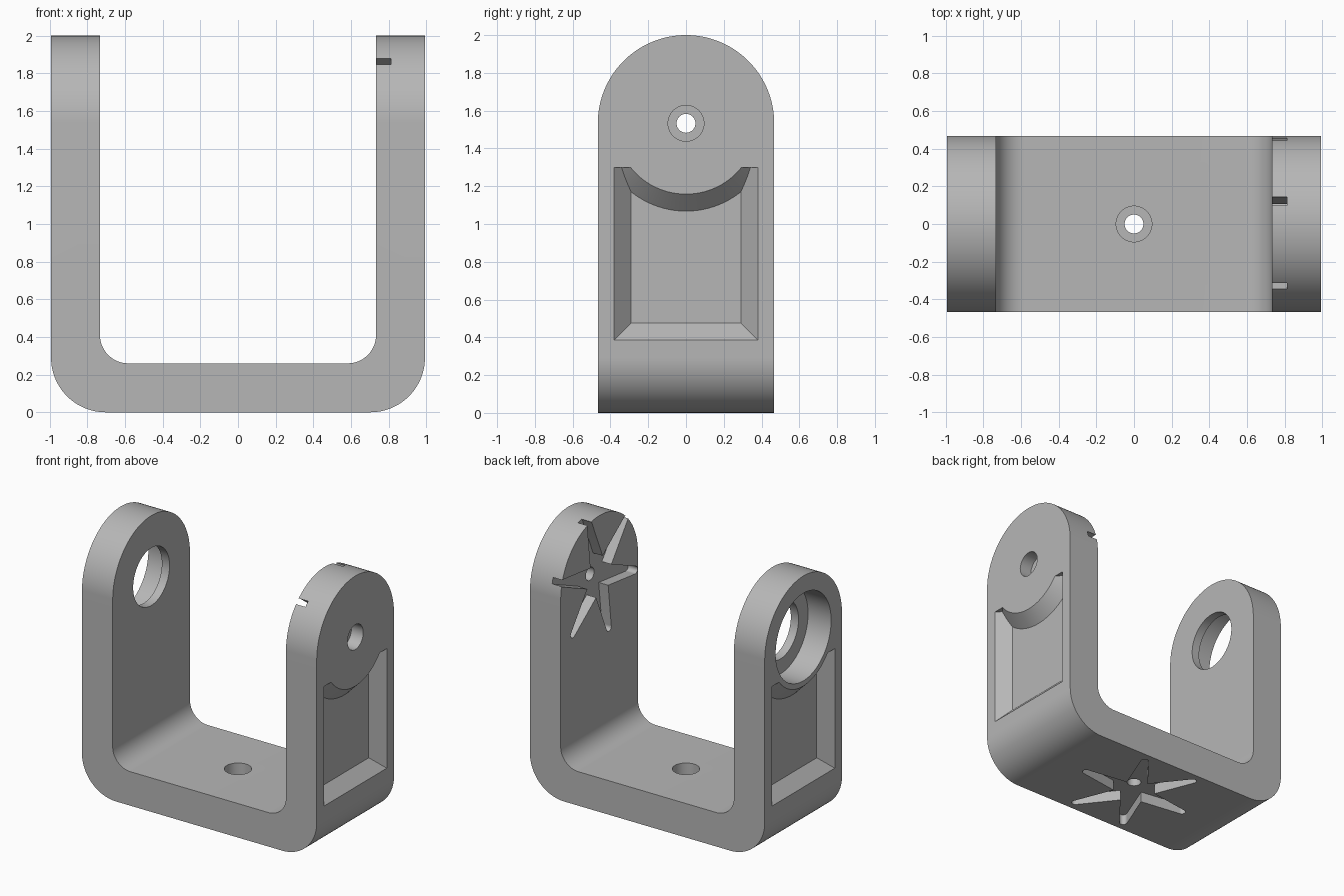
import bpy, bmesh
from math import sin, cos, pi, radians
from mathutils import Vector

HALF_X, HALF_Y, WALL = 0.993, 0.467, 0.26
INNER_X = HALF_X - WALL
PIVOT_Z = 2 - HALF_Y
RECESS = 0.08

old = bpy.data.objects.get("Cube")
if old:
    bpy.data.objects.remove(old, do_unlink=True)

grey = bpy.data.materials.new("plain grey")
grey.use_nodes = True
color = (0.47, 0.47, 0.47, 1)
grey.diffuse_color = color
grey.node_tree.nodes["Principled BSDF"].inputs["Base Color"].default_value = color


def arc(cx, cy, r, start, end, n):
    """Points on an arc, angles in degrees."""
    steps = [radians(start + (end - start) * i / n) for i in range(n + 1)]
    return [(cx + r * cos(a), cy + r * sin(a)) for a in steps]


def circle(r, cx=0, cy=0, n=96):
    return arc(cx, cy, r, 0, 360, n)[:-1]


def place(axis, p, d):
    """Put a 2D point on the plane at distance d along an axis."""
    u, v = p
    return {"x": (d, u, v), "y": (u, d, v), "z": (u, v, d)}[axis]


def loft(name, axis, ring_a, a, ring_b, b):
    """Closed solid between two matching outlines."""
    bm = bmesh.new()
    low = [bm.verts.new(place(axis, p, a)) for p in ring_a]
    top = [bm.verts.new(place(axis, p, b)) for p in ring_b]
    bm.faces.new(low)
    bm.faces.new(top)
    for i in range(len(low)):
        j = (i + 1) % len(low)
        bm.faces.new((low[i], low[j], top[j], top[i]))
    bmesh.ops.recalc_face_normals(bm, faces=bm.faces)
    mesh = bpy.data.meshes.new(name)
    bm.to_mesh(mesh)
    bm.free()
    mesh.materials.append(grey)
    obj = bpy.data.objects.new(name, mesh)
    bpy.context.collection.objects.link(obj)
    return obj


def prism(name, axis, ring, a, b):
    return loft(name, axis, ring, a, ring, b)


def combine(obj, tool, operation="DIFFERENCE"):
    """Apply a boolean and discard the tool."""
    mod = obj.modifiers.new("cut", "BOOLEAN")
    mod.operation, mod.solver, mod.object = operation, "EXACT", tool
    graph = bpy.context.evaluated_depsgraph_get()
    mesh = bpy.data.meshes.new_from_object(obj.evaluated_get(graph))
    obj.modifiers.clear()
    obj.data = mesh
    bpy.data.objects.remove(tool, do_unlink=True)


def star(cx, cy, first):
    """Six tapered arms with round tips around a hub."""
    hub, reach, tip = 0.15, 0.45, 0.028
    pts = []
    for k in range(6):
        a = first + 60 * k
        valley = radians(a - 30)
        pts.append((cx + hub * cos(valley), cy + hub * sin(valley)))
        mx, my = cx + reach * cos(radians(a)), cy + reach * sin(radians(a))
        pts += arc(mx, my, tip, a - 85, a + 85, 12)
    return pts


# U-shaped body: front profile trimmed by the round-topped side profile
R, r = 0.29, 0.15
ox, ix = HALF_X - R, INNER_X - r
front = [(-HALF_X, 2.1)] + arc(-ox, R, R, 180, 270, 32)
front += arc(ox, R, R, 270, 360, 32) + [(HALF_X, 2.1), (INNER_X, 2.1)]
front += arc(ix, WALL + r, r, 0, -90, 24) + arc(-ix, WALL + r, r, 270, 180, 24)
front += [(-INNER_X, 2.1)]
bracket = prism("bracket", "y", front, -0.6, 0.6)
side = [(-HALF_Y, -0.1), (HALF_Y, -0.1)] + arc(0, PIVOT_Z, HALF_Y, 0, 180, 96)
combine(bracket, prism("side_trim", "x", side, -1.2, 1.2), "INTERSECT")

# Sloped pocket on the outside of each arm, rounded off under the pivot
def pocket_ring(grow):
    w, bottom, top = 0.38 + grow, 0.385 - grow, 1.30
    return [(-w, bottom), (w, bottom), (w, top), (-w, top)]

for s in (-1, 1):
    depth, over = 0.09, 0.02
    pocket = loft("pocket", "x", pocket_ring(over), s * (HALF_X + over),
                  pocket_ring(-depth), s * (HALF_X - depth))
    boss = loft("boss", "x", circle(0.375 - 2 * over, 0, PIVOT_Z), s * (HALF_X + 2 * over),
                circle(0.375 + depth + over, 0, PIVOT_Z), s * (HALF_X - depth - over))
    combine(pocket, boss)
    combine(bracket, pocket)

# Bearing seat in the right arm
combine(bracket, prism("bearing_seat", "x", circle(0.335, 0, PIVOT_Z), -1.1, -HALF_X + 0.195))
combine(bracket, prism("bearing_hole", "x", circle(0.22, 0, PIVOT_Z), -1.1, -0.6))

# Star recess, screw hole and counterbore in the left arm
combine(bracket, prism("arm_star", "x", star(0, PIVOT_Z, 15), INNER_X - 0.05, INNER_X + RECESS))
combine(bracket, prism("arm_hole", "x", circle(0.05, 0, PIVOT_Z, 48), 0.6, 1.1))
combine(bracket, prism("arm_bore", "x", circle(0.095, 0, PIVOT_Z, 48), HALF_X - 0.1, 1.1))

# The same set in the base, star facing down
combine(bracket, prism("base_star", "z", star(0, 0, 0), -0.05, RECESS))
combine(bracket, prism("base_hole", "z", circle(0.05, n=48), -0.1, 0.4))
combine(bracket, prism("base_bore", "z", circle(0.095, n=48), WALL - 0.1, 0.4))

# Smooth curves, crisp edges
bpy.ops.object.select_all(action="DESELECT")
bracket.select_set(True)
bpy.context.view_layer.objects.active = bracket
bpy.ops.object.shade_smooth_by_angle(angle=radians(25))
